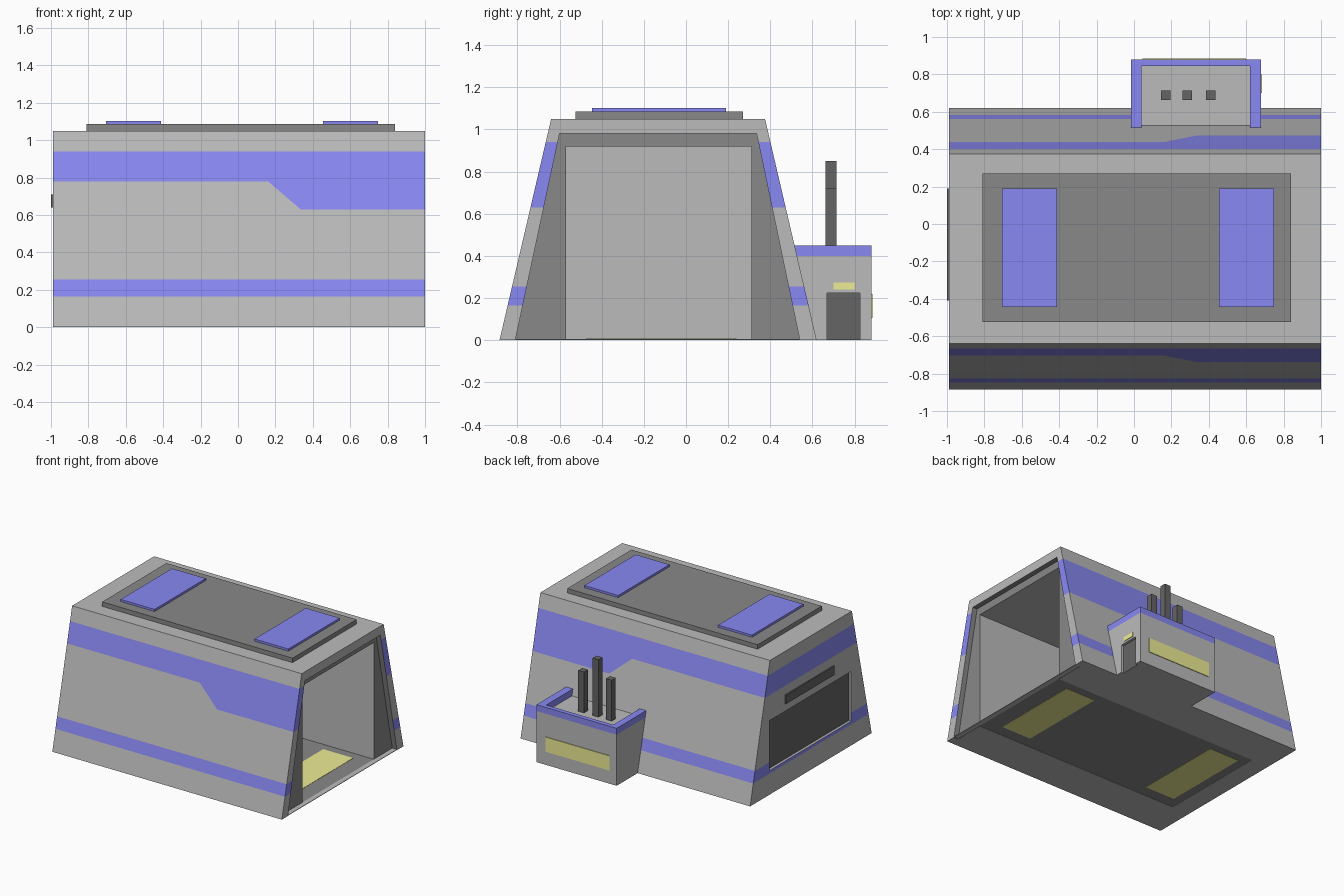
import bpy, bmesh

if "Cube" in bpy.data.objects:
    bpy.data.objects.remove(bpy.data.objects["Cube"])

def material(name, rgb):
    m = bpy.data.materials.new(name)
    m.diffuse_color = (*rgb, 1)
    m.use_nodes = True
    m.node_tree.nodes["Principled BSDF"].inputs["Base Color"].default_value = m.diffuse_color
    return m

GREY, DARK, BLACK, BLUE, YELLOW = range(5)
MATS = [material("grey", (0.5, 0.5, 0.5)), material("dark_grey", (0.25, 0.25, 0.25)),
        material("charcoal", (0.13, 0.13, 0.13)), material("blue", (0.25, 0.25, 0.9)),
        material("yellow", (0.85, 0.85, 0.3))]

def finish(bm, name, mats):
    bmesh.ops.recalc_face_normals(bm, faces=bm.faces[:])
    me = bpy.data.meshes.new(name)
    bm.to_mesh(me)
    bm.free()
    for m in mats:
        me.materials.append(m)
    ob = bpy.data.objects.new(name, me)
    bpy.context.collection.objects.link(ob)
    return ob

def box(name, x, y, z, mat):
    bm = bmesh.new()
    bmesh.ops.create_cube(bm, size=1)
    for v in bm.verts:
        v.co = [r[0] + (c + 0.5) * (r[1] - r[0]) for c, r in zip(v.co, (x, y, z))]
    return finish(bm, name, [MATS[mat]])

def face(bm, pts, mat):
    bm.faces.new([bm.verts.new(p) for p in pts]).material_index = mat

def cap(bm, prof, x, mat):
    face(bm, [(x, y, z) for y, z in prof], mat)

def strip(bm, p, xp, q, xq, mat):
    """Quads between two y-z profiles lying at two x positions."""
    for i in range(len(p) - 1):
        face(bm, [(xp, *p[i]), (xp, *p[i + 1]), (xq, *q[i + 1]), (xq, *q[i])], mat)

def weld(bm):
    bmesh.ops.remove_doubles(bm, verts=bm.verts[:], dist=1e-5)

def cut(bm, faces, co, no):
    geom = {g for f in faces for g in (f, *f.edges, *f.verts)}
    bmesh.ops.bisect_plane(bm, geom=list(geom), dist=1e-5, plane_co=co, plane_no=no)

# Hull: sloped shell, stepped doorway on the right, room inside, recessed panel on the left
L, R, IN, BACK = -0.99, 1.0, 0.96, -0.84
outer = [(-0.885, 0), (-0.64, 1.05), (0.375, 1.05), (0.62, 0)]
recess = [(-0.81, 0), (-0.60, 0.98), (0.335, 0.98), (0.54, 0)]
room = [(-0.57, 0), (-0.57, 0.92), (0.31, 0.92), (0.31, 0)]
panel = [(-0.63, 0.19), (-0.63, 0.58), (0.38, 0.58), (0.38, 0.19)]
ring = lambda p: p + p[:1]

bm = bmesh.new()
strip(bm, outer, L, outer, R, BLUE)
strip(bm, outer, R, recess, R, BLUE)
strip(bm, ring(outer), L, ring(panel), L, BLUE)
strip(bm, recess, R, recess, IN, DARK)
strip(bm, recess, IN, room, IN, DARK)
strip(bm, room, IN, room, BACK, GREY)
cap(bm, room, BACK, GREY)
strip(bm, ring(panel), L, ring(panel), L + 0.02, GREY)
cap(bm, panel, L + 0.02, BLACK)
half = [(R, 0), (R, 1), (IN, 1), (IN, 2), (BACK, 2)]
rows = [outer, recess, room]
under = [(x, rows[i][0][0], 0) for x, i in half]
under += [(x, rows[i][3][0], 0) for x, i in reversed(half)]
face(bm, under + [(L, 0.62, 0), (L, -0.885, 0)], GREY)
weld(bm)

# Painted stripes: cut the outside faces, then colour them by position
skin = lambda: [f for f in bm.faces if f.material_index == BLUE]
for z in (0.165, 0.255, 0.63, 0.78, 0.94):
    cut(bm, skin(), (0, 0, z), (0, 0, 1))
cut(bm, [f for f in skin() if 0.63 < f.calc_center_median().z < 0.78],
    (0.16, 0, 0.78), (0.15, 0, 0.175))
for f in skin():
    c = f.calc_center_bounds()
    low = 0.78 - 0.15 * min(1, max(0, (c.x - 0.16) / 0.175))
    if not (0.165 < c.z < 0.255 or low < c.z < 0.94):
        f.material_index = GREY
finish(bm, "hull", MATS)

# Floor, threshold and floor lights (seen from above and below)
box("room_floor", (BACK, IN), (-0.57, 0.31), (0.002, 0.006), DARK)
box("threshold", (IN, R), (-0.81, 0.54), (0.002, 0.006), GREY)
for i, x in enumerate((-0.77, 0.57)):
    box(f"floor_light_{i + 1}", (x, x + 0.26), (-0.475, 0.24), (0, 0.008), YELLOW)

# Roof plate with two pads, and the vent on the left wall
box("roof_plate", (-0.81, 0.84), (-0.525, 0.27), (1.05, 1.085), DARK)
for i, x in enumerate((-0.705, 0.455)):
    box(f"roof_pad_{i + 1}", (x, x + 0.293), (-0.445, 0.19), (1.085, 1.102), BLUE)
box("left_vent", (-1.0, -0.985), (-0.41, 0.19), (0.64, 0.71), BLACK)

# Rear annex with a recessed doorway on its right side
X0, X1 = -0.015, 0.68
body = [(0.615, 0), (0.51, 0.40), (0.88, 0.40), (0.88, 0)]
door = [(0.67, 0), (0.67, 0.225), (0.825, 0.225), (0.825, 0)]
bm = bmesh.new()
cap(bm, body, X0, GREY)
strip(bm, body, X0, body, X1, GREY)
strip(bm, body, X1, door, X1, GREY)
strip(bm, door, X1, door, X1 - 0.02, GREY)
cap(bm, door, X1 - 0.02, BLACK)
face(bm, [(X0, 0.615, 0), (X1, 0.615, 0), (X1, 0.67, 0), (X1 - 0.02, 0.67, 0),
          (X1 - 0.02, 0.825, 0), (X1, 0.825, 0), (X1, 0.88, 0), (X0, 0.88, 0)], GREY)
weld(bm)
finish(bm, "annex", MATS)

# Annex rim, windows and pipes
box("annex_rim_left", (X0, 0.04), (0.50, 0.845), (0.40, 0.45), BLUE)
box("annex_rim_right", (0.62, X1), (0.50, 0.845), (0.40, 0.45), BLUE)
box("annex_rim_back", (X0, X1), (0.845, 0.88), (0.40, 0.45), BLUE)
box("annex_back_window", (0.045, 0.60), (0.87, 0.885), (0.105, 0.22), YELLOW)
box("annex_side_window", (0.67, 0.684), (0.70, 0.80), (0.24, 0.275), YELLOW)
for i, (x, top) in enumerate(((0.145, 0.72), (0.26, 0.85), (0.385, 0.72))):
    box(f"pipe_{i + 1}", (x, x + 0.05), (0.663, 0.713), (0.39, top), BLACK)
